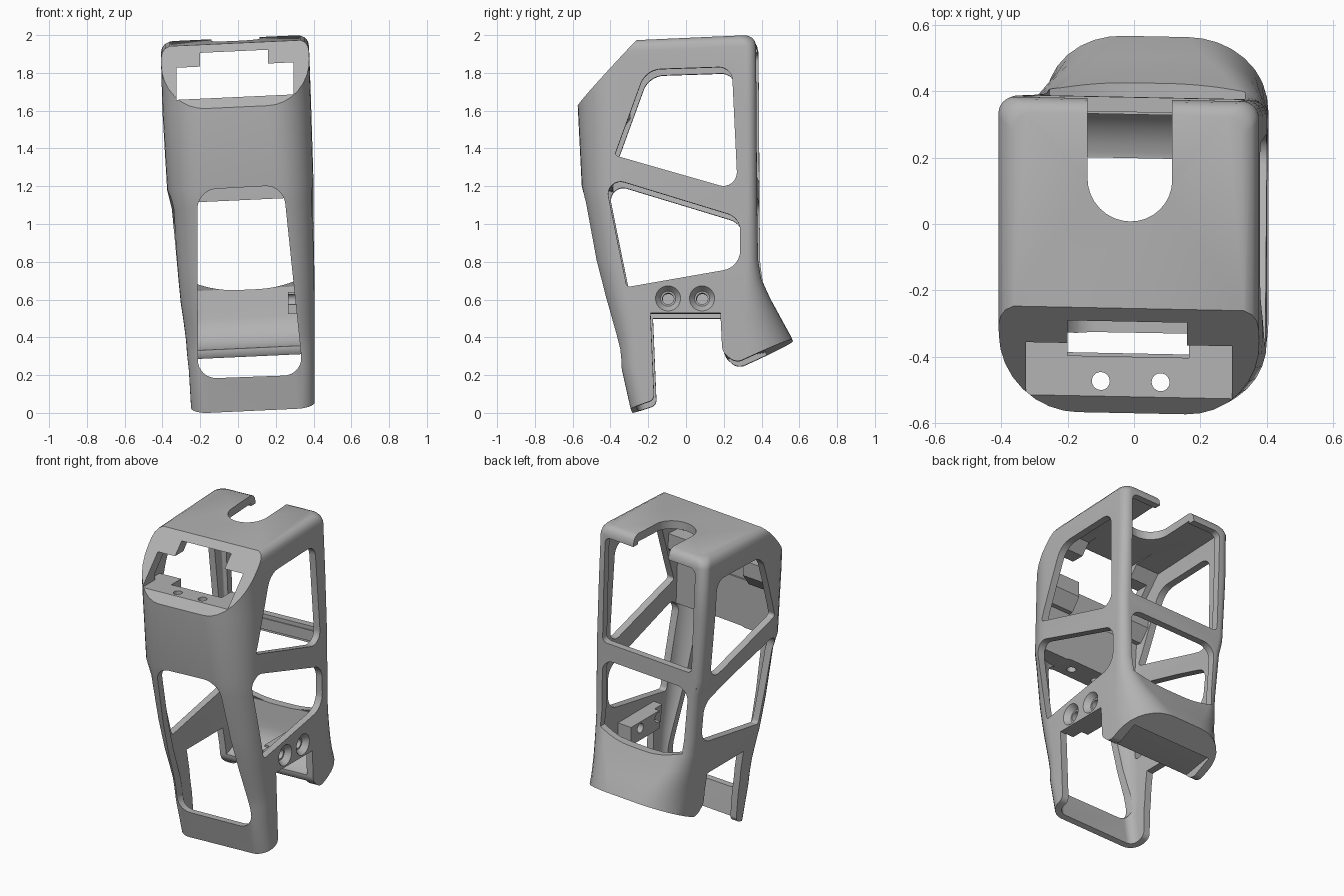
import bpy, bmesh
from math import sqrt
from mathutils import Vector, Matrix

cube = bpy.data.objects.get("Cube")
if cube:
    bpy.data.objects.remove(cube)

grey = bpy.data.materials.new("plain_grey")
grey.use_nodes = True
grey.diffuse_color = (0.45, 0.45, 0.45, 1)
grey.node_tree.nodes["Principled BSDF"].inputs["Base Color"].default_value = grey.diffuse_color


def finish(bm, name):
    bmesh.ops.recalc_face_normals(bm, faces=bm.faces)
    mesh = bpy.data.meshes.new(name)
    bm.to_mesh(mesh)
    bm.free()
    ob = bpy.data.objects.new(name, mesh)
    bpy.context.collection.objects.link(ob)
    mesh.materials.append(grey)
    return ob


def fillet(corners, steps=8):
    """Corners are (a, b, tangent length); returns an outline with true arcs."""
    out = []
    n = len(corners)
    for i, (a, b, *cut) in enumerate(corners):
        p = Vector((a, b))
        d = cut[0] if cut else 0
        if not d:
            out.append(p)
            continue
        u = (Vector(corners[i - 1][:2]) - p).normalized()
        v = (Vector(corners[(i + 1) % n][:2]) - p).normalized()
        w = sqrt((1 - u.dot(v)) / 2)
        for k in range(steps + 1):
            t = k / steps
            f = ((1 - t) ** 2, 2 * w * t * (1 - t), t * t)
            out.append((f[0] * (p + u * d) + f[1] * p + f[2] * (p + v * d)) / sum(f))
    return out


def join_rings(bm, rings):
    n = len(rings[0])
    for a, b in zip(rings, rings[1:]):
        for i in range(n):
            j = (i + 1) % n
            bm.faces.new((a[i], a[j], b[j], b[i]))
    bm.faces.new(rings[0][::-1])
    bm.faces.new(rings[-1])


def prism(name, axis, lo, hi, corners):
    place = {"x": lambda p, h: (h, p[0], p[1]),
             "y": lambda p, h: (p[0], h, p[1]),
             "z": lambda p, h: (p[0], p[1], h)}[axis]
    outline = fillet(corners)
    bm = bmesh.new()
    join_rings(bm, [[bm.verts.new(place(p, h)) for p in outline] for h in (lo, hi)])
    return finish(bm, name)


def box(name, x0, x1, y0, y1, z0, z1):
    return prism(name, "z", z0, z1, [(x0, y0), (x1, y0), (x1, y1), (x0, y1)])


def cone(name, axis, centre, r1, r2, depth):
    bm = bmesh.new()
    turn = Matrix.Rotation(1.5707963, 4, "Y") if axis == "x" else Matrix()
    bmesh.ops.create_cone(bm, cap_ends=True, segments=24, radius1=r1, radius2=r2,
                          depth=depth, matrix=Matrix.Translation(centre) @ turn)
    return finish(bm, name)


def combine(ob, tool, operation="DIFFERENCE"):
    mod = ob.modifiers.new("cut", "BOOLEAN")
    mod.operation, mod.object, mod.solver = operation, tool, "EXACT"
    bpy.context.view_layer.update()
    deps = bpy.context.evaluated_depsgraph_get()
    mesh = bpy.data.meshes.new_from_object(ob.evaluated_get(deps))
    ob.modifiers.clear()
    ob.data = mesh
    bpy.data.objects.remove(tool)


# Body sections: z, left x, right x, front y, back y, front and back corner radius
SECTIONS = [
    (-.10, -.24, .405, -.262, .60, .09, .25),
    (.24, -.26, .405, -.338, .60, .10, .25),
    (.33, -.27, .405, -.348, .59, .11, .25),
    (.40, -.275, .405, -.366, .56, .12, .24),
    (.50, -.288, .405, -.394, .505, .13, .19),
    (.60, -.303, .405, -.422, .45, .14, .13),
    (.70, -.313, .405, -.447, .405, .15, .08),
    (.80, -.322, .403, -.473, .388, .16, .06),
    (1.10, -.35, .40, -.528, .383, .19, .05),
    (1.20, -.375, .40, -.548, .382, .20, .05),
    (1.62, -.40, .387, -.57, .38, .23, .05),
    (1.93, -.408, .376, -.575, .376, .23, .05),
]


def loft(name, sections, inset):
    bm = bmesh.new()
    rings = []
    for z, xl, xr, yf, yb, rf, rb in sections:
        t, ring = inset, []
        rf, rb = max(rf - t, .012), max(rb - t, .012)
        for p in fillet([(xl + t, yf + t, rf), (xr - t, yf + t, rf),
                         (xr - t, yb - t, rb), (xl + t, yb - t, rb)]):
            tilt = .045 * (p.y - .35) if z > 1.9 else 0
            ring.append(bm.verts.new((p.x, p.y, z + tilt)))
        rings.append(ring)
    join_rings(bm, rings)
    return finish(bm, name)


# Outer body with a rounded top edge
last = SECTIONS[-1]
top = []
for z, d in ((1.958, .006), (1.978, .021), (1.99, .045)):
    top.append((z, last[1] + d, last[2] - d, last[3] + d, last[4] - d, .22, .06))
body = loft("leg_frame", SECTIONS + top, 0)

# Hollow, leaving the solid front block, sloped plate and heel scoop
hollow = loft("hollow", [(-.2,) + SECTIONS[0][1:]] + SECTIONS[1:-1] + [(1.938,) + last[1:]], .045)
combine(hollow, prism("front_block", "x", -1, 1, [
    (-.39, 1.19), (-.39, 1.72), (-.1, 2.045), (-.1, 2.4), (-.9, 2.4), (-.9, 1.19)]))
combine(hollow, prism("heel_fill", "x", -1, 1, [
    (.12, -.3), (.12, .345), (.2, .345), (.34, .385, .13), (.372, .66),
    (.8, .66), (.8, -.3)]))
combine(body, hollow)

# Screw block inside one side
combine(body, box("screw_block", .265, .385, -.178, .188, .47, .632), "UNION")

# Underside notch between toe and heel, hollow under the heel, sloped front corner
combine(body, prism("notch", "x", -1, 1, [
    (-.5, -.06), (-.16, .055, .03), (-.18, .515), (.19, .515), (.2, .31, .03),
    (.27, .25, .04), (.565, .385), (.8, .5), (.8, -.4), (-.5, -.4)]))
combine(body, prism("heel_arch", "x", -.215, .345, [
    (.15, .1), (.15, .3), (.22, .3), (.42, .335), (.45, .1)]))
combine(body, prism("front_slope", "x", -1, 1, [
    (-.9, 1.255), (-.57, 1.624), (-.257, 1.96), (.1, 2.36), (-.9, 2.4)]))

# Side windows
combine(body, prism("upper_side_window", "x", -1, 1, [
    (-.37, 1.35, .02), (-.205, 1.805, .08), (.25, 1.82, .07), (.282, 1.163, .1)]))
combine(body, prism("lower_side_window", "x", -1, 1, [
    (-.425, 1.24, .11), (-.305, .652, .02), (.295, .757, .09), (.295, 1.02, .07)]))

# Front window and stepped opening in the slope
combine(body, prism("front_window", "y", -.9, -.1, [
    (-.215, 1.195, .1), (.24, 1.2, .1), (.345, .19, .1), (-.212, .195, .1)]))
for name, x0, x1, z0, z1 in (("slot", -.325, .295, 1.677, 1.847),
                             ("slot_step", -.2, .16, 1.7, 1.92)):
    combine(body, box(name, x0, x1, -.9, .1, z0, z1))
combine(body, box("slot_well", -.2, .165, -.4, -.1, 1.5, 1.8))

# Ledges behind the opening, either side of the well
for x0, x1 in ((-.37, -.2), (.165, .36)):
    combine(body, prism("ledge", "x", x0, x1, [
        (-.42, 1.5), (-.36, 1.5), (-.3, 1.58), (-.3, 1.677), (-.42, 1.677)]), "UNION")

# Back windows, the lower one dipping toward the heel
combine(body, prism("upper_back_window", "y", .2, .8, [
    (-.335, 1.92, .04), (.32, 1.92, .04), (.335, 1.24, .03), (-.31, 1.24, .03)]))
combine(body, prism("lower_back_window", "y", .2, .8, [
    (-.29, 1.13, .08), (.335, 1.13, .08), (.335, .7), (.2, .655, .1),
    (-.1, .655, .1), (-.255, .71)]))

# Round-ended slot in the top
combine(body, prism("top_slot", "z", 1.7, 2.4, [
    (-.14, .0075, .127), (.115, .0075, .127), (.115, .8), (-.14, .8)]))

# Back rail
combine(body, box("back_rail", -.34, .37, .33, .375, 1.145, 1.215), "UNION")

# Countersunk side holes and vertical screw holes
for y in (-.087, .093):
    combine(body, cone("side_hole", "x", (.35, y, .592), .03, .03, .4))
    combine(body, cone("countersink", "x", (.395, y, .592), .04, .078, .05))
for x in (-.1, .08):
    combine(body, cone("screw_hole", "z", (x, -.475, 1.45), .027, .027, .7))

# Lean the whole frame slightly and rest it on the ground
lean = Matrix(((1, 0, 0, 0), (-.02, 1, 0, 0), (.046, 0, 1, 0), (0, 0, 0, 1)))
body.data.transform(lean)
low = min(v.co.z for v in body.data.vertices)
body.data.transform(Matrix.Translation((0, 0, -low)))

bpy.ops.object.select_all(action="DESELECT")
body.select_set(True)
bpy.context.view_layer.objects.active = body
bpy.ops.object.shade_smooth_by_angle(angle=.5)
